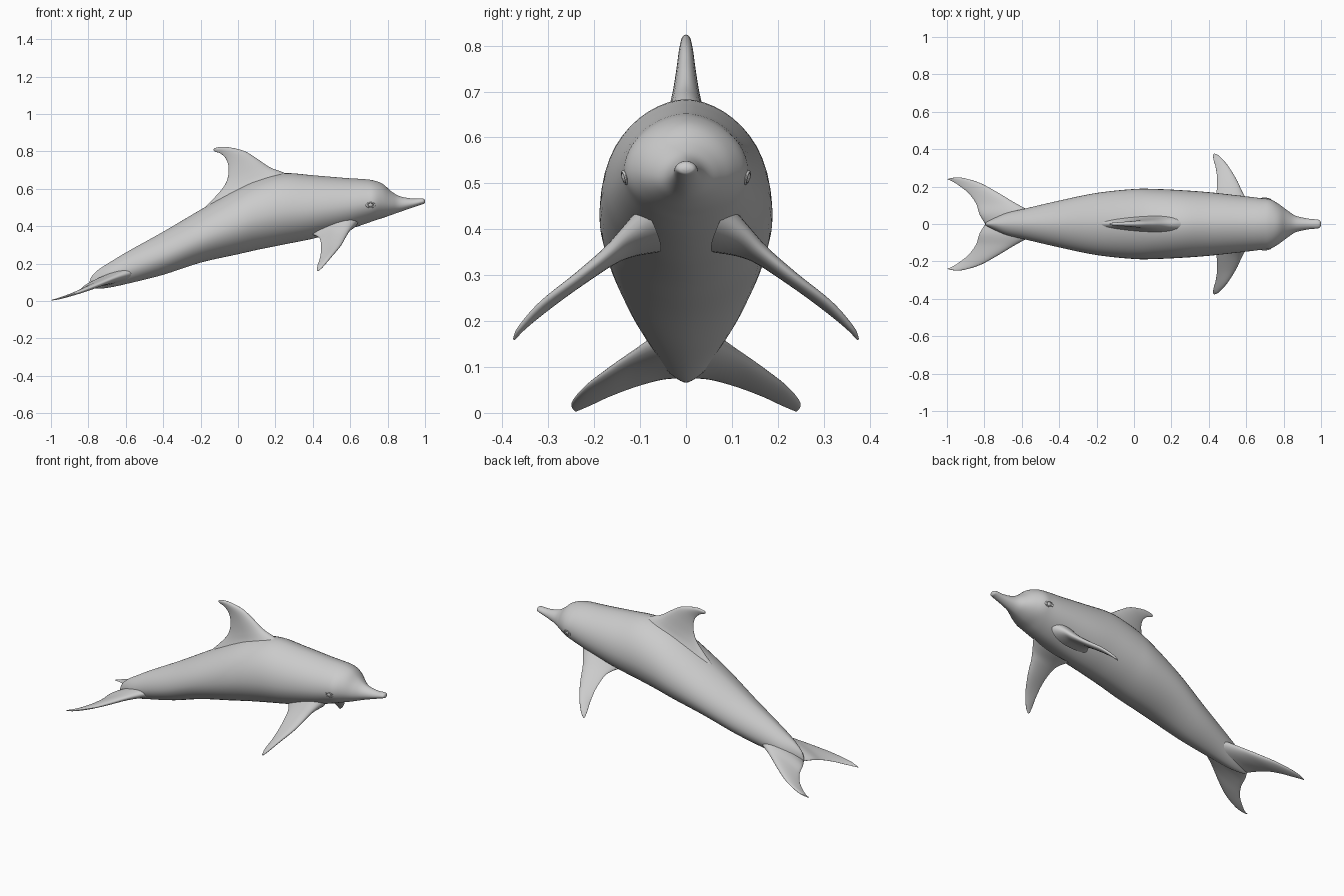
import bpy
import bmesh
from math import sin, cos, pi, radians
from mathutils import Vector

cube = bpy.data.objects.get("Cube")
if cube:
    bpy.data.objects.remove(cube, do_unlink=True)

skin = bpy.data.materials.new("dolphin_grey")
skin.use_nodes = True
GREY = (0.6, 0.6, 0.6, 1)
skin.diffuse_color = GREY
skin.node_tree.nodes["Principled BSDF"].inputs["Base Color"].default_value = GREY


def refine(stations, steps):
    """Smoothly interpolate between neighbouring stations."""
    pts = [Vector(s) for s in stations]
    out = []
    for i in range(len(pts) - 1):
        a, b, c = pts[max(i - 1, 0)], pts[i], pts[i + 1]
        d = pts[min(i + 2, len(pts) - 1)]
        for k in range(steps):
            t = k / steps
            out.append(b + (c - a) * (t / 2)
                       + (a * 2 - b * 5 + c * 4 - d) * (t * t / 2)
                       + (b * 3 - a - c * 3 + d) * (t ** 3 / 2))
    return out + [pts[-1]]


def finish(name, bm, mirrored=False):
    bmesh.ops.recalc_face_normals(bm, faces=bm.faces)
    mesh = bpy.data.meshes.new(name)
    bm.to_mesh(mesh)
    bm.free()
    mesh.materials.append(skin)
    obj = bpy.data.objects.new(name, mesh)
    bpy.context.collection.objects.link(obj)
    if mirrored:
        mod = obj.modifiers.new("both_sides", "MIRROR")
        mod.use_axis = (False, True, False)
    bpy.ops.object.select_all(action="DESELECT")
    obj.select_set(True)
    bpy.context.view_layer.objects.active = obj
    bpy.ops.object.shade_smooth_by_angle(angle=radians(60))
    return obj


def loft(name, rings, cap_start=False, mirrored=False):
    bm = bmesh.new()
    loops = [[bm.verts.new(p) for p in ring] for ring in rings]
    n = len(loops[0])
    for lo, hi in zip(loops, loops[1:]):
        for i in range(n):
            j = (i + 1) % n
            bm.faces.new((lo[i], lo[j], hi[j], hi[i]))
    bm.faces.new(loops[-1])
    if cap_start:
        bm.faces.new(loops[0])
    return finish(name, bm, mirrored)


def body_ring(station, sides=48):
    """Rounded section with a slight keel, widest just below the middle."""
    x, top, low, width = station
    mid = low + (top - low) * 0.46
    ring = []
    for i in range(sides):
        a = 2 * pi * i / sides
        c, s = cos(a), sin(a)
        y = width * abs(c) ** 1.12 * (1 if c > 0 else -1)
        ring.append((x, y, mid + s * ((top - mid) if s > 0 else (mid - low))))
    return ring


def fin(name, sections, mirrored=False, sides=28):
    """Loft foil sections: leading point, trailing point, thickness."""
    rows = refine([(*lead, thick) for lead, _, thick in sections], 6)
    tails = refine([trail for _, trail, _ in sections], 6)
    leads = [r.to_3d() for r in rows]
    mids = [(p + q) / 2 for p, q in zip(leads, tails)]
    rings = []
    for k, (p, q) in enumerate(zip(leads, tails)):
        span = mids[min(k + 1, len(mids) - 1)] - mids[max(k - 1, 0)]
        normal = (p - q).cross(span).normalized()
        ring = []
        for i in range(sides):
            a = 2 * pi * i / sides
            bulge = sin(a) * (1 + 0.35 * cos(a)) * rows[k][3] / 2
            ring.append((p + q) / 2 + (p - q) * (cos(a) / 2) + normal * bulge)
        rings.append(ring)
    return loft(name, rings, mirrored=mirrored)


# Body, tail stock to beak: x, top, bottom, half width
BODY = [
    (-.795, .10, .075, .006), (-.78, .135, .068, .015), (-.74, .172, .066, .035),
    (-.68, .21, .073, .06), (-.58, .27, .095, .083), (-.4, .37, .14, .125),
    (-.2, .488, .205, .166), (0, .602, .25, .187), (.12, .655, .277, .187),
    (.25, .683, .303, .181), (.4, .672, .333, .17), (.58, .657, .38, .15),
    (.68, .651, .412, .138), (.73, .643, .43, .131), (.775, .625, .444, .106),
    (.82, .586, .46, .073), (.865, .56, .476, .044), (.93, .548, .498, .029),
    (.98, .549, .515, .024), (.995, .545, .52, .018), (1, .536, .528, .006),
]
body = loft("body", [body_ring(s) for s in refine(BODY, 5)], cap_start=True)

# Dorsal fin, flared into the back at its base
fin("dorsal_fin", [
    ((.33, 0, .645), (-.25, 0, .43), .15),
    ((.24, 0, .688), (-.13, 0, .548), .085),
    ((.17, 0, .715), (-.068, 0, .625), .06),
    ((.1, 0, .762), (-.05, 0, .695), .042),
    ((.03, 0, .803), (-.06, 0, .752), .03),
    ((-.06, 0, .823), (-.09, 0, .786), .02),
    ((-.115, 0, .82), (-.12, 0, .798), .013),
    ((-.13, 0, .812), (-.13, 0, .804), .006),
])

# Chest flippers
fin("flippers", [
    ((.64, .08, .43), (.39, .07, .36), .09),
    ((.605, .13, .39), (.425, .12, .345), .052),
    ((.58, .17, .35), (.44, .165, .326), .036),
    ((.55, .235, .297), (.445, .235, .278), .027),
    ((.5, .315, .238), (.437, .3, .226), .02),
    ((.455, .364, .184), (.425, .345, .19), .013),
    ((.43, .376, .16), (.423, .37, .164), .005),
], mirrored=True)

# Tail flukes
fin("tail_flukes", [
    ((-.5, 0, .17), (-.795, 0, .08), .065),
    ((-.545, .06, .16), (-.825, .05, .076), .055),
    ((-.64, .115, .13), (-.845, .11, .058), .035),
    ((-.74, .175, .09), (-.885, .165, .037), .025),
    ((-.83, .222, .055), (-.935, .205, .018), .016),
    ((-.93, .249, .022), (-.975, .23, .007), .009),
    ((-.99, .243, .005), (-.998, .238, .004), .004),
], mirrored=True)


# Eyes: a flattened ball inside a soft lid, seated on the head surface
_, spot, out, _ = body.closest_point_on_mesh(Vector((.717, .2, .5)))
turn = out.to_track_quat("Z", "Y").to_matrix().to_4x4()
turn.translation = spot
bm = bmesh.new()
bmesh.ops.create_uvsphere(bm, u_segments=16, v_segments=10, radius=.012)
for v in bm.verts:
    v.co.z *= 0.5
bmesh.ops.transform(bm, matrix=turn, verts=bm.verts)
finish("eyes", bm, mirrored=True)

lid_rings = []
for i in range(25):
    a = 2 * pi * i / 24
    ring = []
    for j in range(8):
        b = 2 * pi * j / 8
        r = .017 + .004 * cos(b)
        ring.append(turn @ Vector((r * 1.25 * cos(a), r * 0.8 * sin(a), .003 * sin(b))))
    lid_rings.append(ring)
loft("eyelids", lid_rings, cap_start=True, mirrored=True)
